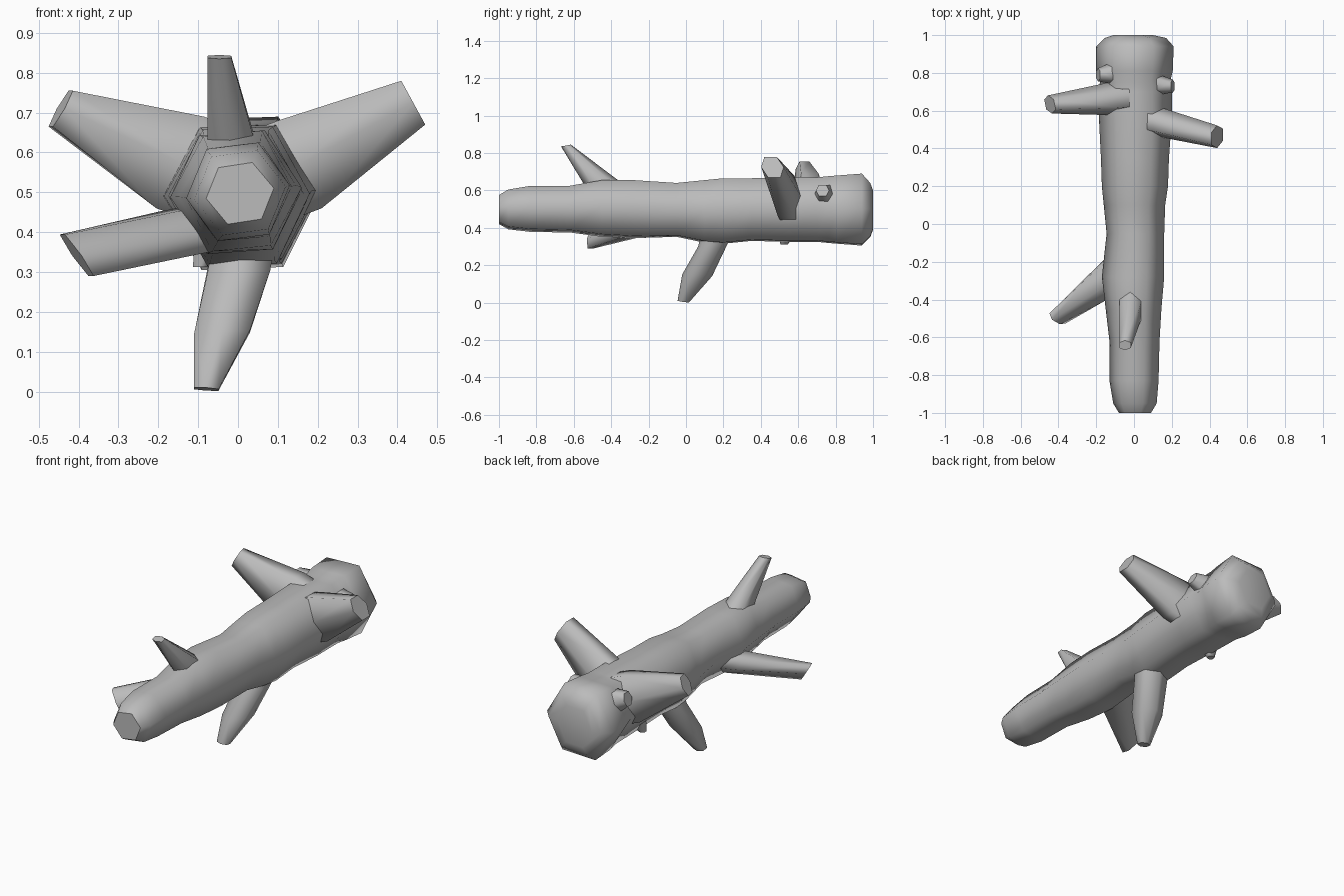
import bpy, math
from mathutils import Vector

if "Cube" in bpy.data.objects:
    bpy.data.objects.remove(bpy.data.objects["Cube"])

bark = bpy.data.materials.new("grey bark")
bark.diffuse_color = (0.5, 0.5, 0.5, 1)
bark.use_nodes = True
bark.node_tree.nodes["Principled BSDF"].inputs["Base Color"].default_value = bark.diffuse_color


def loft(name, rings, cap_flat=(True, True)):
    """Skin equal-length rings of points; smooth sides, n-gon caps."""
    n = len(rings[0])
    verts = [p for r in rings for p in r]
    faces = []
    for i in range(len(rings) - 1):
        for k in range(n):
            a, b = i * n + k, i * n + (k + 1) % n
            faces.append((a, b, b + n, a + n))
    sides = len(faces)
    faces.append(tuple(reversed(range(n))))
    faces.append(tuple(range(len(verts) - n, len(verts))))
    me = bpy.data.meshes.new(name)
    me.from_pydata(verts, [], faces)
    me.materials.append(bark)
    for p in me.polygons:
        p.use_smooth = p.index < sides or not cap_flat[p.index - sides]
    ob = bpy.data.objects.new(name, me)
    bpy.context.collection.objects.link(ob)
    # outward normals
    import bmesh
    bm = bmesh.new()
    bm.from_mesh(me)
    bmesh.ops.recalc_face_normals(bm, faces=bm.faces)
    bm.to_mesh(me)
    bm.free()
    return ob


def trunk_ring(y, x0, x1, z0, z1, twist):
    cx, cz = (x0 + x1) / 2, (z0 + z1) / 2
    ang = [math.radians(twist + 60 * k) for k in range(6)]
    mx = max(math.cos(a) for a in ang)
    mz = max(math.sin(a) for a in ang)
    return [Vector((cx + (x1 - x0) / 2 * math.cos(a) / mx, y,
                    cz + (z1 - z0) / 2 * math.sin(a) / mz)) for a in ang]


# Trunk: y, x range, z range, twist
loft("trunk", [trunk_ring(*r) for r in [
    (-1.0, -.08, .09, .42, .575, 9),
    (-.95, -.11, .12, .392, .605, 8),
    (-.83, -.13, .13, .378, .625, 7),
    (-.62, -.13, .135, .375, .625, 6),
    (-.45, -.15, .145, .352, .655, 5),
    (-.28, -.17, .16, .345, .655, 4),
    (-.05, -.145, .16, .352, .64, 3),
    (.1, -.16, .165, .32, .655, 3),
    (.2, -.17, .18, .315, .665, 2),
    (.35, -.175, .185, .33, .665, 2),
    (.55, -.185, .2, .325, .67, 2),
    (.7, -.19, .2, .325, .67, 2),
    (.75, -.18, .19, .32, .675, 2),
    (.81, -.2, .205, .315, .68, 2),
    (.94, -.2, .21, .305, .69, 2),
    (.985, -.155, .17, .35, .64, 2),
    (1.0, -.11, .1, .39, .6, 2)]], (True, False))


def branch(name, rings):
    """Rings are (centre, half axis a, half axis b)."""
    out = []
    for c, a, b in rings:
        c, a, b = Vector(c), Vector(a), Vector(b)
        out.append([c + a * s + b * t for s, t in
                    ((1, .55), (0, 1), (-1, .55), (-1, -.55), (0, -1), (1, -.55))])
    return loft(name, out)


# Broken limbs
branch("right_upper_branch", [
    ((.05, .56, .53), (-.055, 0, .11), (0, .078, 0)),
    ((.155, .535, .57), (-.055, 0, .11), (0, .078, 0)),
    ((.44, .462, .725), (-.03, -.01, .055), (0, .06, 0))])
branch("left_upper_branch", [
    ((-.05, .67, .54), (.055, 0, .115), (0, .085, 0)),
    ((-.145, .662, .575), (.06, 0, .115), (0, .085, 0)),
    ((-.445, .633, .71), (.025, 0, .045), (-.01, .048, 0))])
branch("lower_branch", [
    ((.02, .18, .42), (.08, 0, 0), (0, .09, .01)),
    ((.003, .145, .31), (.078, 0, 0), (0, .08, .01)),
    ((-.04, .06, .147), (.07, 0, .004), (0, .08, -.005)),
    ((-.08, -.014, .006), (.031, 0, -.002), (0, .031, -.004))])
branch("top_branch", [
    ((-.015, -.4, .57), (.06, 0, 0), (0, .1, .01)),
    ((-.02, -.46, .65), (.057, 0, 0), (0, .09, .01)),
    ((-.047, -.642, .84), (.03, 0, 0), (0, .026, .005))])
branch("left_lower_branch", [
    ((-.06, -.23, .415), (-.045, 0, .05), (.045, -.085, 0)),
    ((-.13, -.285, .402), (-.045, 0, .05), (.04, -.085, 0)),
    ((-.405, -.5, .342), (-.036, .01, .052), (.012, -.03, 0))])

# Small knots near the thick end
branch("right_knot", [
    ((.12, .74, .57), (0, 0, .06), (0, .055, 0)),
    ((.205, .73, .6), (-.01, 0, .03), (0, .035, 0))])
branch("left_knot", [
    ((-.11, .8, .58), (0, 0, .07), (0, .06, 0)),
    ((-.19, .79, .62), (.01, 0, .035), (0, .035, 0))])
branch("lower_knot", [
    ((-.07, .54, .37), (.04, 0, 0), (0, .05, 0)),
    ((-.095, .525, .312), (.018, 0, 0), (0, .02, 0))])
